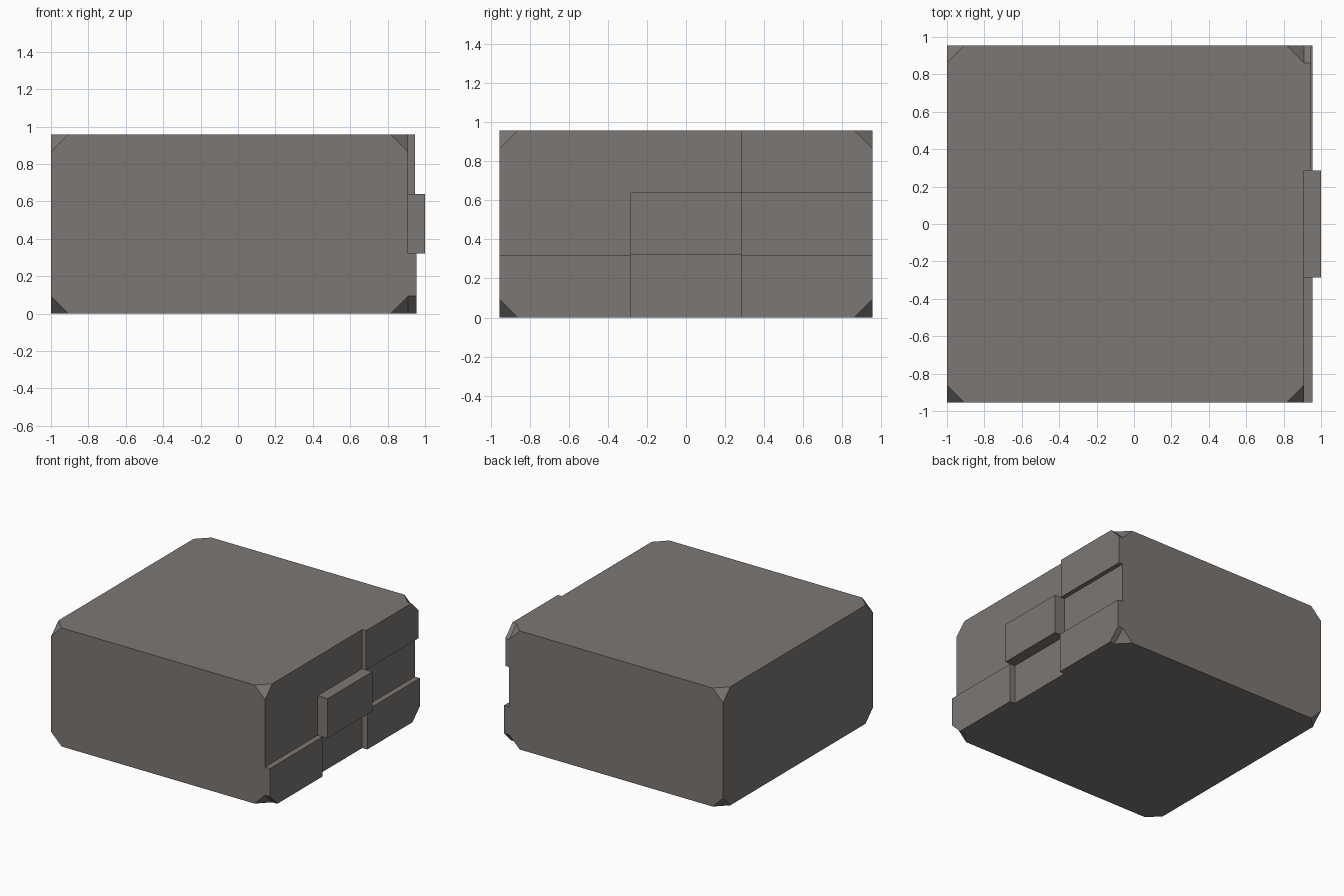
import bpy, bmesh
from mathutils import Vector

if "Cube" in bpy.data.objects:
    bpy.data.objects.remove(bpy.data.objects["Cube"])

W, H, BASE = 0.955, 0.957, 0.91     # half depth, height, plain right face
CUT = 0.093                         # corner chamfer

# main block with clipped corners
bm = bmesh.new()
bmesh.ops.create_cube(bm, size=1)
for v in bm.verts:
    v.co = Vector((BASE if v.co.x > 0 else -1.0,
                   W if v.co.y > 0 else -W,
                   H if v.co.z > 0 else 0.0))
bmesh.ops.bevel(bm, geom=bm.verts[:], offset=CUT, segments=1,
                affect='VERTICES', offset_type='OFFSET')


def right_faces():
    return [f for f in bm.faces
            if all(abs(v.co.x - BASE) < 1e-4 for v in f.verts)]


# divide the right face into a 3 x 3 grid
for co, no in (((0, -0.285, 0), (0, 1, 0)), ((0, 0.285, 0), (0, 1, 0)),
               ((0, 0, 0.32), (0, 0, 1)), ((0, 0, 0.64), (0, 0, 1))):
    faces = right_faces()
    geom = faces + list({e for f in faces for e in f.edges}) \
        + list({v for f in faces for v in f.verts})
    bmesh.ops.bisect_plane(bm, geom=geom, plane_co=co, plane_no=no)

# raised stones: (column, row) -> outer x
raised = {(0, 0): 0.955, (2, 0): 0.955, (1, 1): 1.0, (2, 2): 0.945}
for f in right_faces():
    c = f.calc_center_median()
    cell = ((c.y > -0.285) + (c.y > 0.285), (c.z > 0.32) + (c.z > 0.64))
    if cell in raised:
        new = bmesh.ops.extrude_face_region(bm, geom=[f])['geom']
        for v in new:
            if isinstance(v, bmesh.types.BMVert):
                v.co.x = raised[cell]
        if f.is_valid:
            bmesh.ops.delete(bm, geom=[f], context='FACES_ONLY')
bmesh.ops.recalc_face_normals(bm, faces=bm.faces[:])

mesh = bpy.data.meshes.new("stone_block")
bm.to_mesh(mesh)
bm.free()
block = bpy.data.objects.new("stone_block", mesh)
bpy.context.collection.objects.link(block)

stone = bpy.data.materials.new("warm grey stone")
stone.diffuse_color = (0.20, 0.185, 0.174, 1)
stone.use_nodes = True
stone.node_tree.nodes["Principled BSDF"].inputs["Base Color"].default_value = stone.diffuse_color
mesh.materials.append(stone)
